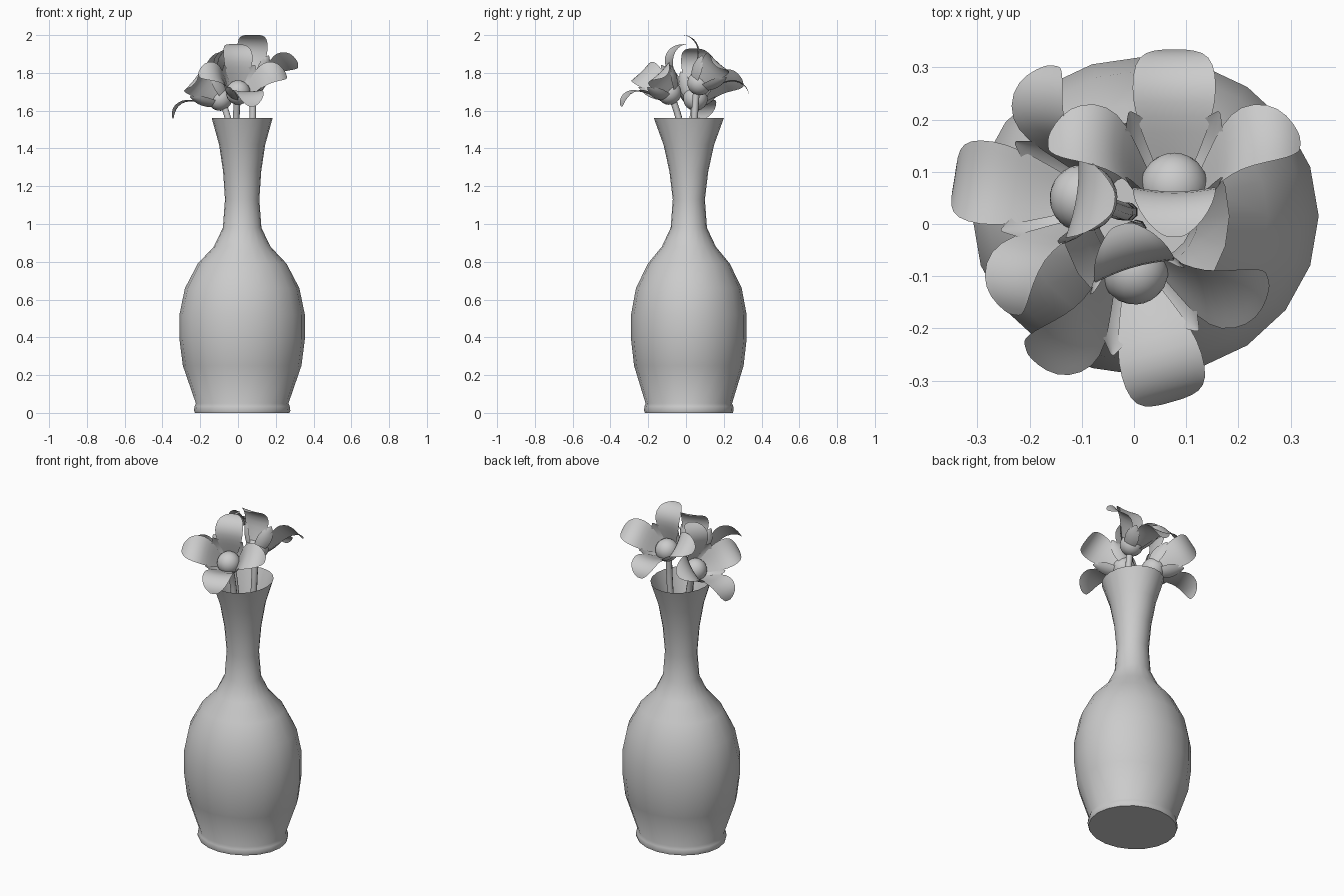
import bpy
from math import sin, cos, pi, radians
from mathutils import Vector, Matrix

if "Cube" in bpy.data.objects:
    bpy.data.objects.remove(bpy.data.objects["Cube"])


def make(name, verts, faces, matrix=None, subsurf=0, angle=60):
    mesh = bpy.data.meshes.new(name)
    mesh.from_pydata(verts, [], faces)
    ob = bpy.data.objects.new(name, mesh)
    bpy.context.collection.objects.link(ob)
    if matrix is not None:
        ob.matrix_world = matrix
    if subsurf:
        m = ob.modifiers.new("smooth", 'SUBSURF')
        m.levels = m.render_levels = subsurf
    bpy.ops.object.select_all(action='DESELECT')
    ob.select_set(True)
    bpy.context.view_layer.objects.active = ob
    bpy.ops.object.shade_smooth_by_angle(angle=radians(angle))
    return ob


# Vase: open 20-sided lathe, slightly oval (z, radius in x, radius in y)
PROFILE = [(0, .250, .233), (.012, .255, .237), (.035, .252, .235), (.05, .245, .229),
           (.25, .314, .290), (.39, .332, .306), (.52, .332, .306), (.66, .303, .280),
           (.79, .235, .217), (.88, .150, .143), (.98, .102, .096), (1.13, .091, .085),
           (1.28, .101, .103), (1.42, .122, .134), (1.56, .161, .185)]
N = 20
verts = [(.022 + rx * cos(2 * pi * i / N), .015 + ry * sin(2 * pi * i / N), z)
         for z, rx, ry in PROFILE for i in range(N)]
faces = [tuple(range(N))[::-1]]
for r in range(len(PROFILE) - 1):
    for i in range(N):
        j = (i + 1) % N
        faces.append((r * N + i, r * N + j, r * N + N + j, r * N + N + i))
make("vase", verts, faces, angle=50)

# Petal rows: (distance from flower axis, height along axis, half width)
LARGE = [(.035, -.01, .022), (.068, .055, .05), (.098, .115, .074), (.133, .158, .082),
         (.185, .172, .076), (.222, .162, .056), (.242, .146, .024)]
SMALL = [(.035, -.01, .022), (.078, .035, .042), (.106, .085, .042), (.122, .14, .004)]


def petal(name, rows, angle, frame, cup):
    cols = [-1, -.5, 0, .5, 1]
    verts = [(r - cup * c * c * w, c * w, h + cup * c * c * w) for r, h, w in rows for c in cols]
    faces = [(k * 5 + c, k * 5 + c + 1, k * 5 + c + 6, k * 5 + c + 5)
             for k in range(len(rows) - 1) for c in range(4)]
    make(name, verts, faces, frame @ Matrix.Rotation(angle, 4, 'Z'), 1)


def stem(name, pts):
    cu = bpy.data.curves.new(name, 'CURVE')
    cu.dimensions = '3D'
    cu.bevel_depth = .018
    cu.bevel_resolution = 2
    cu.use_fill_caps = True
    sp = cu.splines.new('BEZIER')
    sp.bezier_points.add(len(pts) - 1)
    for b, p in zip(sp.bezier_points, pts):
        b.co = p
        b.handle_left_type = b.handle_right_type = 'AUTO'
    bpy.context.collection.objects.link(bpy.data.objects.new(name, cu))


# Flowers: centre, compass direction of lean, tilt, stem point at the rim
FLOWERS = [("left", (-.08, .047, 1.65), 171, 50, (-.04, .03, 1.5)),
           ("back", (.077, .057, 1.73), 90, 42, (.078, .045, 1.56)),
           ("front", (-.003, -.075, 1.68), -74, 43, (-.01, -.03, 1.52))]
for name, c, az, tilt, rim in FLOWERS:
    frame = (Matrix.Translation(c) @ Matrix.Rotation(radians(az), 4, 'Z')
             @ Matrix.Rotation(radians(tilt), 4, 'Y'))
    for k in range(4):
        petal(f"{name}_large_petal_{k}", LARGE, k * pi / 2, frame, .08)
        petal(f"{name}_small_petal_{k}", SMALL, (k + .5) * pi / 2, frame, .2)
    # Round flower centre
    bpy.ops.mesh.primitive_uv_sphere_add(segments=20, ring_count=12, radius=.065)
    ob = bpy.context.object
    ob.name = f"{name}_flower_centre"
    ob.matrix_world = frame @ Matrix.Translation((0, 0, .022))
    bpy.ops.object.shade_smooth()
    # Stem running down through the neck
    x, y = rim[0] * .6 + .01, rim[1] * .6 + .006
    stem(f"{name}_stem", [Vector(c), Vector(rim), Vector((x, y, 1.1)), Vector((x, y, .4))])
